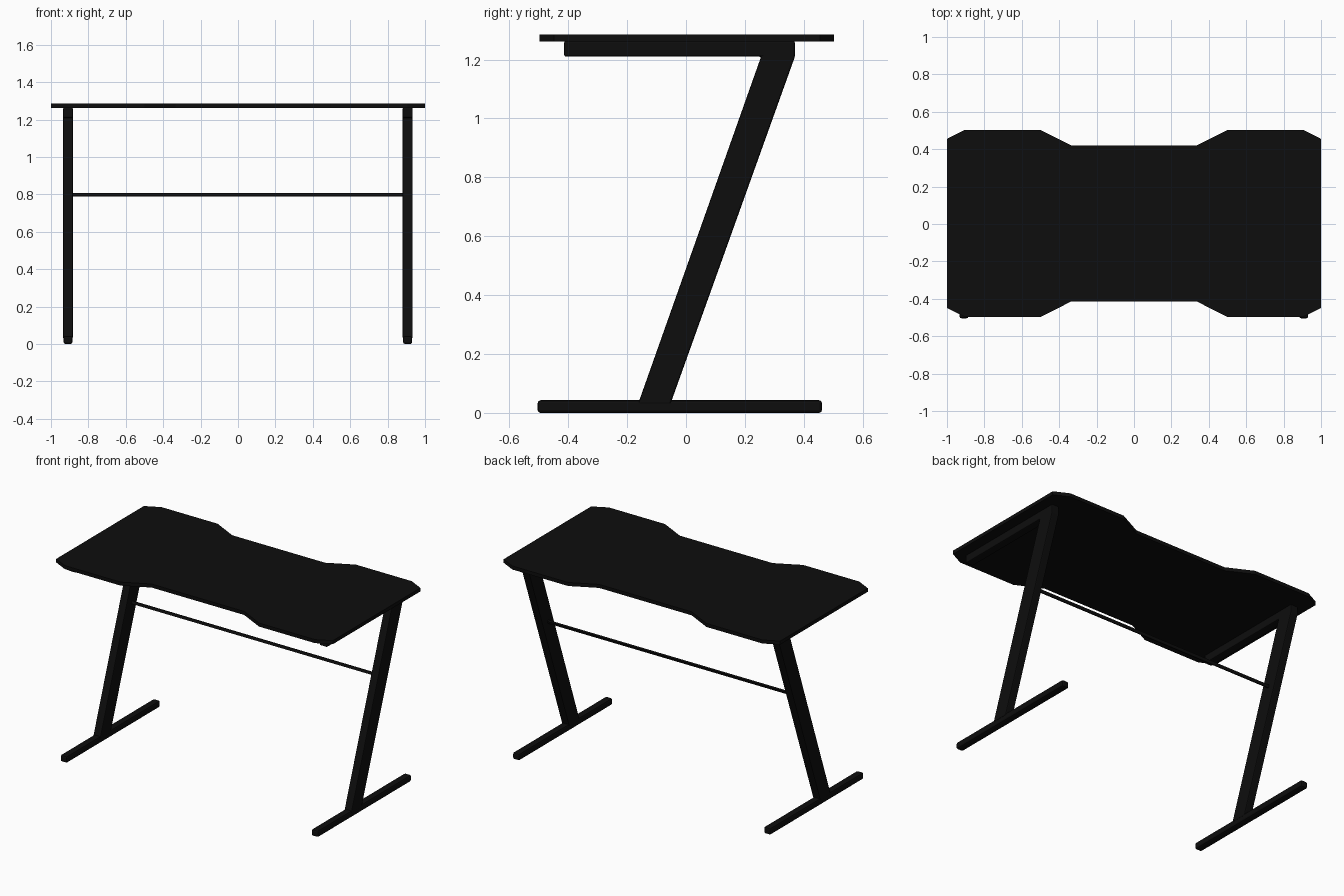
import bpy, bmesh
from mathutils import Matrix, Vector

if "Cube" in bpy.data.objects:
    bpy.data.objects.remove(bpy.data.objects["Cube"])

black = bpy.data.materials.new("matte_black")
black.diffuse_color = (0.004, 0.004, 0.004, 1)
black.use_nodes = True
black.node_tree.nodes["Principled BSDF"].inputs["Base Color"].default_value = black.diffuse_color


def prism(name, outline, depth, bevel=0.0):
    """Extrude a 3D planar outline along the depth vector, with optional chamfer."""
    bm = bmesh.new()
    face = bm.faces.new([bm.verts.new(p) for p in outline])
    ext = bmesh.ops.extrude_face_region(bm, geom=[face])
    verts = [v for v in ext["geom"] if isinstance(v, bmesh.types.BMVert)]
    bmesh.ops.translate(bm, verts=verts, vec=Vector(depth))
    bmesh.ops.recalc_face_normals(bm, faces=bm.faces)
    if bevel:
        bmesh.ops.bevel(bm, geom=list(bm.edges), offset=bevel, segments=2,
                        profile=0.5, affect='EDGES')
    me = bpy.data.meshes.new(name)
    bm.to_mesh(me)
    bm.free()
    me.materials.append(black)
    ob = bpy.data.objects.new(name, me)
    bpy.context.collection.objects.link(ob)
    return ob


# Tabletop: quarter outline mirrored into the full waisted shape
quarter = [(0.335, 0.417), (0.5, 0.5), (0.905, 0.5), (1.0, 0.452)]
half = quarter + [(x, -y) for x, y in reversed(quarter)]
outline = half + [(-x, -y) for x, y in half]
prism("tabletop", [(x, y + 0.003, 1.262) for x, y in outline], (0, 0, 0.023))

# Z-shaped side frames: slanted leg with top support arm, and floor foot
leg = [(-0.163, 0.03), (-0.053, 0.03), (0.37, 1.21), (0.37, 1.263),
       (-0.414, 1.263), (-0.414, 1.21), (0.255, 1.21)]
foot = [(-0.504, 0), (0.462, 0), (0.462, 0.043), (-0.504, 0.043)]
for side, cx in (("left", -0.909), ("right", 0.907)):
    for part, prof, w, bev in (("leg", leg, 0.053, 0.006),
                               ("foot", foot, 0.048, 0.010)):
        prism(f"{side}_{part}", [(cx - w / 2, y, z) for y, z in prof],
              (w, 0, 0), bev)

# Crossbar: thin bar tilted with the legs
bar = [(-0.006, -0.009), (0.006, -0.009), (0.006, 0.009), (-0.006, 0.009)]
tilt = Matrix.Rotation(-0.343, 3, 'X')
prism("crossbar", [Vector((-0.89, 0.166, 0.798)) + tilt @ Vector((0, y, z))
                   for y, z in bar], (1.78, 0, 0))
